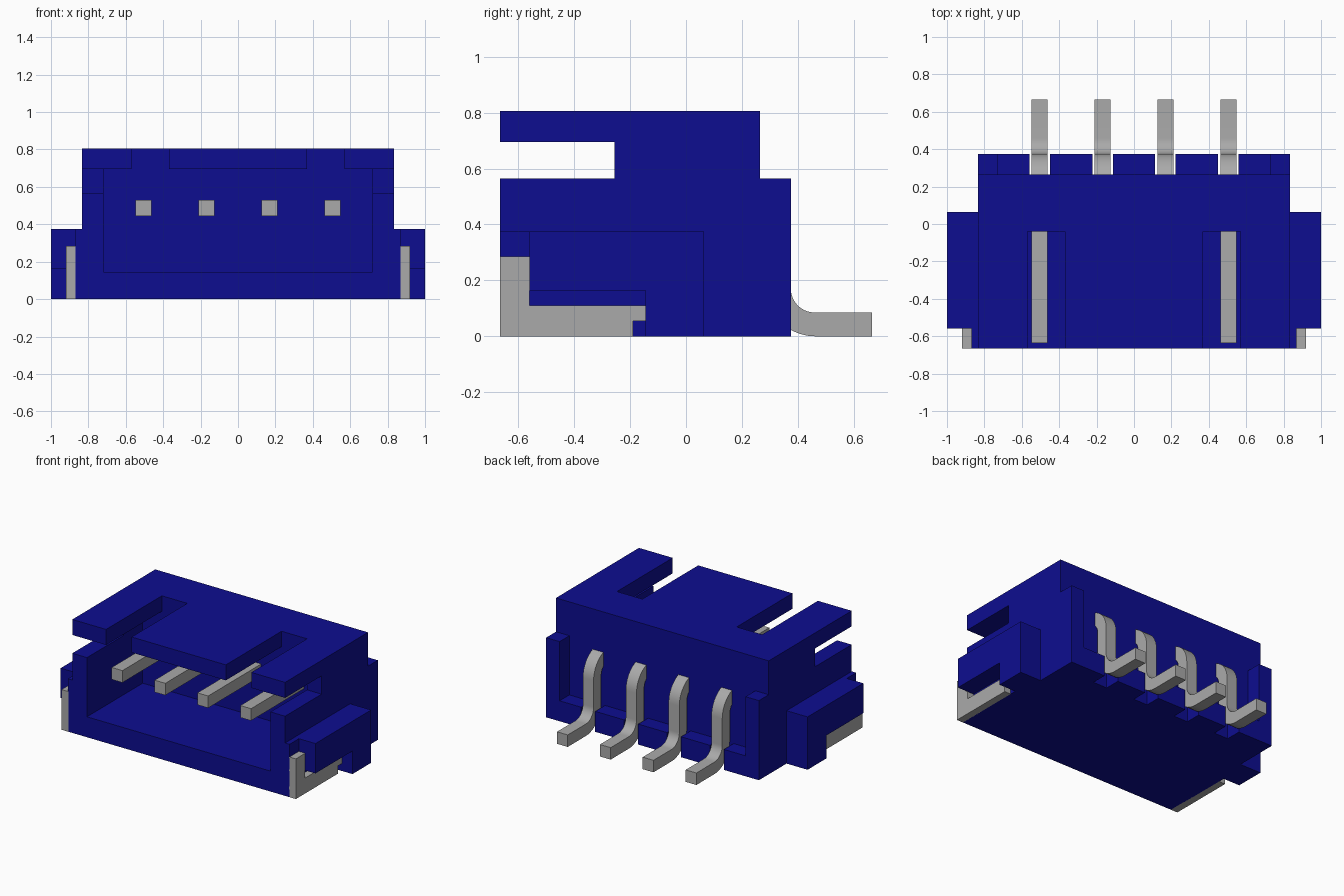
import bpy, bmesh, math

if "Cube" in bpy.data.objects:
    bpy.data.objects.remove(bpy.data.objects["Cube"], do_unlink=True)


def material(name, rgb, rough):
    m = bpy.data.materials.new(name)
    m.diffuse_color = (*rgb, 1)
    m.use_nodes = True
    bsdf = m.node_tree.nodes["Principled BSDF"]
    bsdf.inputs["Base Color"].default_value = (*rgb, 1)
    bsdf.inputs["Roughness"].default_value = rough
    return m


BLUE = material("blue plastic", (0.004, 0.004, 0.28), 0.6)
GREY = material("grey metal", (0.40, 0.40, 0.40), 0.5)


def prism(name, pts, lo, hi, axis, mat):
    """Extrude a 2D outline along x (points are y, z) or z (points are x, y)."""
    place = (lambda p, d: (d, *p)) if axis == "x" else (lambda p, d: (*p, d))
    bm = bmesh.new()
    face = bm.faces.new([bm.verts.new(place(p, lo)) for p in pts])
    ext = bmesh.ops.extrude_face_region(bm, geom=[face])
    for v in ext["geom"]:
        if isinstance(v, bmesh.types.BMVert):
            v.co["xyz".index(axis)] = hi
    bmesh.ops.recalc_face_normals(bm, faces=bm.faces)
    mesh = bpy.data.meshes.new(name)
    bm.to_mesh(mesh)
    bm.free()
    mesh.materials.append(mat)
    ob = bpy.data.objects.new(name, mesh)
    bpy.context.collection.objects.link(ob)
    return ob


def activate(ob):
    bpy.ops.object.select_all(action="DESELECT")
    ob.select_set(True)
    bpy.context.view_layer.objects.active = ob


def cut(ob, x, y, z):
    """Subtract a box given by its x, y and z ranges."""
    outline = [(y[0], z[0]), (y[1], z[0]), (y[1], z[1]), (y[0], z[1])]
    tool = prism("cutter", outline, x[0], x[1], "x", BLUE)
    tool.hide_render = True
    mod = ob.modifiers.new("cut", "BOOLEAN")
    mod.operation, mod.solver, mod.object = "DIFFERENCE", "EXACT", tool
    activate(ob)
    bpy.ops.object.modifier_apply(modifier=mod.name)
    bpy.data.objects.remove(tool, do_unlink=True)


PIN_X = [-0.505, -0.168, 0.168, 0.505]

# Housing: stepped side profile, hollowed from the front
housing = prism("housing", [(-0.665, 0), (0.375, 0), (0.375, 0.565), (0.265, 0.565),
                            (0.265, 0.805), (-0.665, 0.805)], -0.835, 0.835, "x", BLUE)
cut(housing, (-0.72, 0.72), (-0.8, -0.04), (0.145, 0.695))
# Rear recess between the corner pillars, leaving a low ledge
cut(housing, (-0.73, 0.73), (0.265, 0.5), (0.145, 0.7))
# Ledge notches for the pins
for x in PIN_X:
    cut(housing, (x - 0.055, x + 0.055), (0.265, 0.5), (-0.1, 0.3))
# Top slots and side windows
for s in (-1, 1):
    cut(housing, sorted((s * 0.37, s * 0.57)), (-0.8, -0.04), (0.6, 0.9))
    cut(housing, sorted((s * 0.6, s * 0.95)), (-0.8, -0.255), (0.565, 0.695))


def mirrored(ob):
    ob.modifiers.new("mirror", "MIRROR").use_axis = (True, False, False)


# Side wings, undercut to hold the solder tabs
wing = prism("side_wings", [(0.835, -0.665), (0.87, -0.665), (0.87, -0.56), (1, -0.56),
                            (1, 0.065), (0.835, 0.065)], 0, 0.375, "z", BLUE)
cut(wing, (0.87, 1.2), (-0.8, -0.145), (-0.1, 0.163))
mirrored(wing)

# Solder tabs with an upright front end
tab = prism("solder_tabs", [(-0.665, 0), (-0.19, 0), (-0.19, 0.055), (-0.145, 0.055),
                            (-0.145, 0.11), (-0.56, 0.11), (-0.56, 0.285),
                            (-0.665, 0.285)], 0.866, 0.92, "x", GREY)
mirrored(tab)


def arc(cy, cz, r, a0, a1, n=10):
    return [(cy + r * math.cos(math.radians(a0 + (a1 - a0) * i / n)),
             cz + r * math.sin(math.radians(a0 + (a1 - a0) * i / n))) for i in range(n + 1)]


# Contact pins: straight through the housing, down the back, out along the board
pin_outline = ([(-0.635, 0.53)] + arc(0.205, 0.36, 0.17, 90, 0)
               + arc(0.46, 0.17, 0.085, 180, 270) + [(0.665, 0.085), (0.665, 0)]
               + arc(0.46, 0.17, 0.17, 270, 180) + arc(0.205, 0.36, 0.085, 0, 90)
               + [(-0.635, 0.445)])
for i, x in enumerate(PIN_X):
    pin = prism(f"contact_pin_{i + 1}", pin_outline, x - 0.042, x + 0.042, "x", GREY)
    activate(pin)
    bpy.ops.object.shade_smooth_by_angle(angle=math.radians(30))
